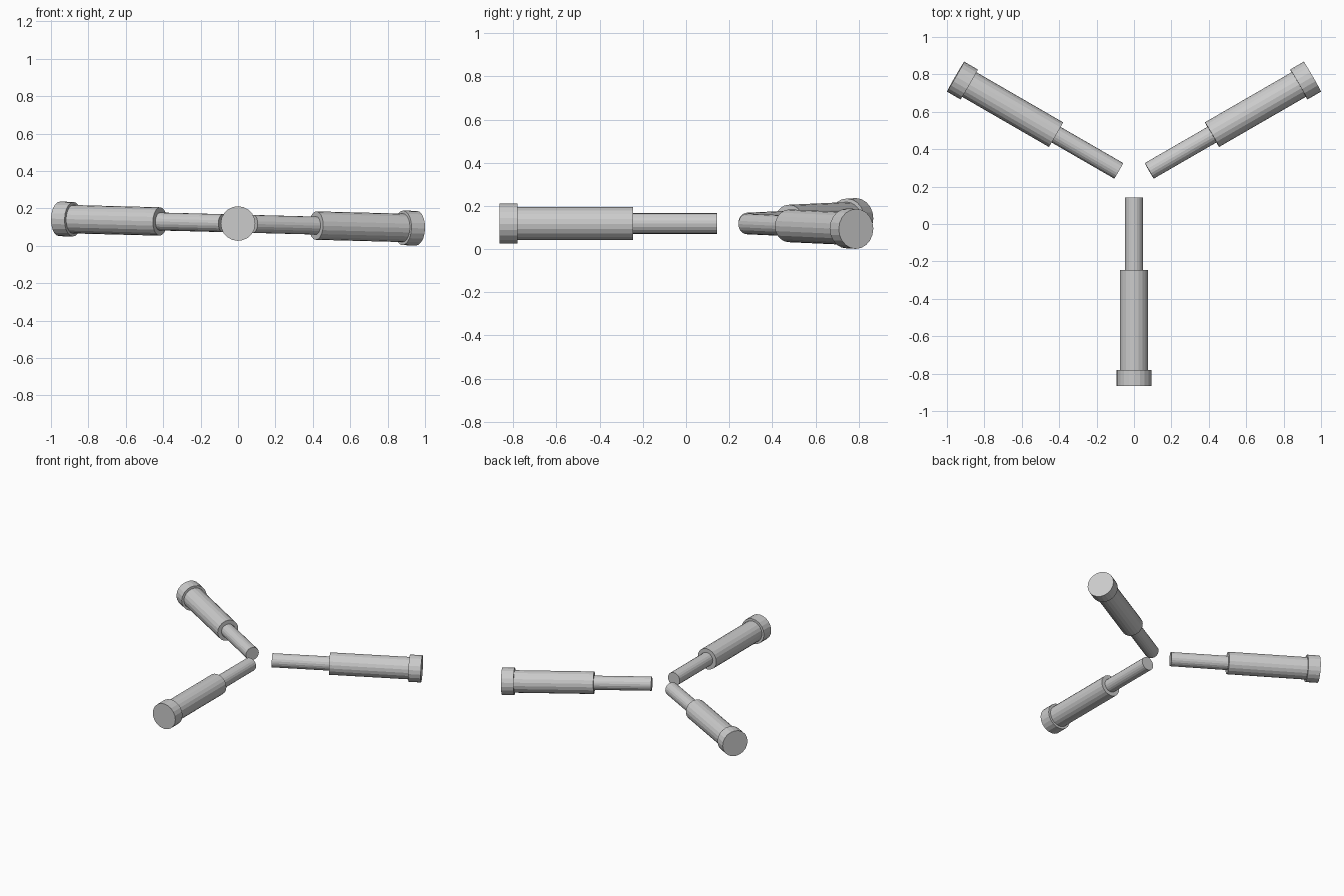
import bpy
from math import radians, pi
from mathutils import Matrix, Vector

if "Cube" in bpy.data.objects:
    bpy.data.objects.remove(bpy.data.objects["Cube"])

SIDES = 20
grey = bpy.data.materials.new("plain grey")
grey.diffuse_color = (0.6, 0.6, 0.6, 1)
grey.use_nodes = True
grey.node_tree.nodes["Principled BSDF"].inputs["Base Color"].default_value = grey.diffuse_color

# The whole star leans slightly about the y axis around its hub point
HUB = Matrix.Translation((0, 0.237, 0.119)) @ Matrix.Rotation(radians(1.5), 4, 'Y')


def segment(name, angle, start, end, radius):
    """Flat-shaded cylinder along a spoke, between two distances from the hub."""
    bpy.ops.mesh.primitive_cylinder_add(vertices=SIDES, radius=radius, depth=end - start)
    ob = bpy.context.object
    ob.name = name
    ob.data.materials.append(grey)
    along_x = Matrix.Translation((( start + end) / 2, 0, 0)) @ Matrix.Rotation(pi / 2, 4, 'Y')
    ob.matrix_world = HUB @ Matrix.Rotation(radians(angle), 4, 'Z') @ along_x


# Three telescoping legs, 120 degrees apart
for side, angle in (("front", -90), ("right", 30), ("left", 150)):
    segment(side + "_inner_rod", angle, 0.094, 0.484, 0.048)
    segment(side + "_sleeve", angle, 0.482, 1.02, 0.076)
    segment(side + "_end_cap", angle, 1.018, 1.102, 0.0925)
